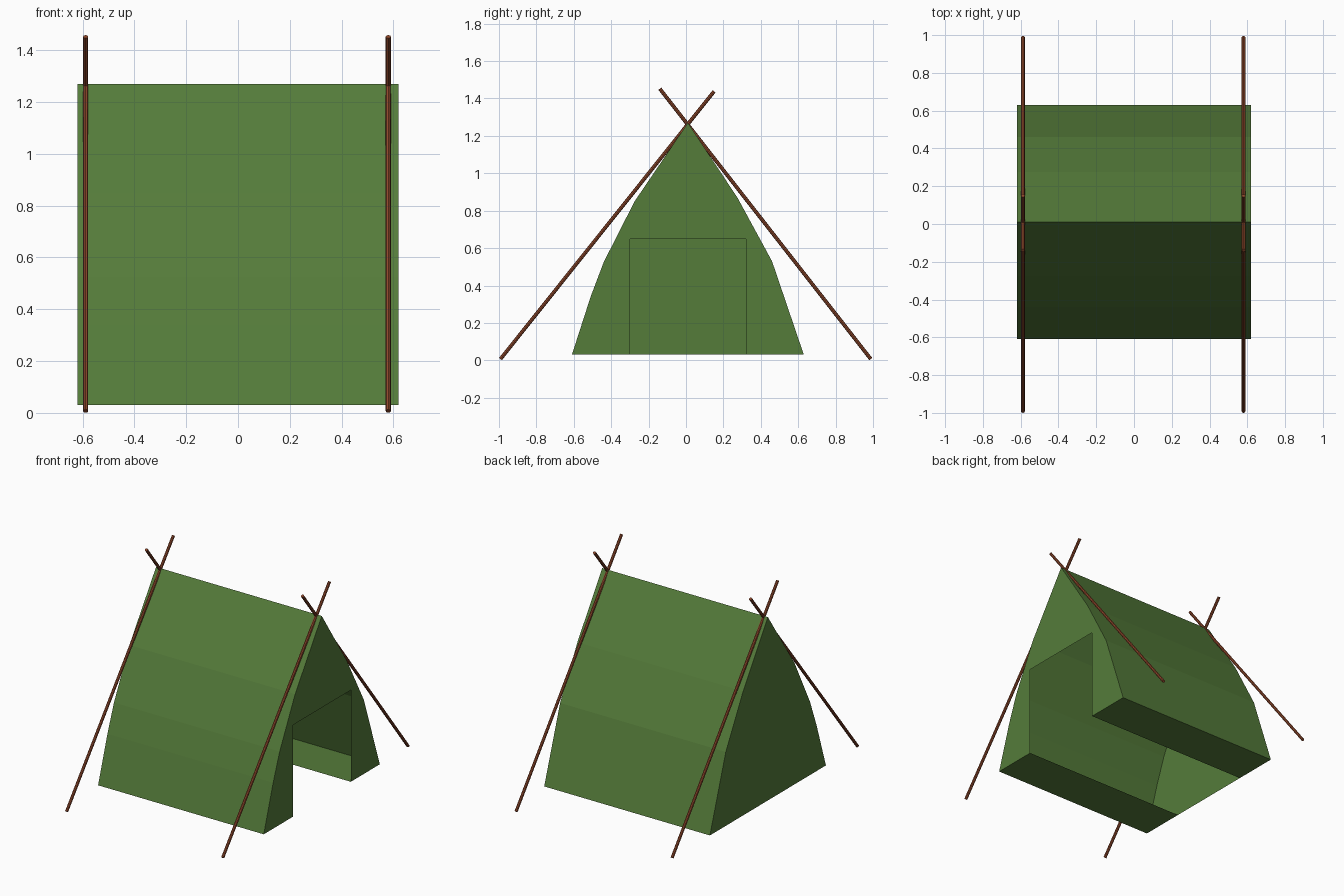
import bpy, bmesh
from mathutils import Vector

cube = bpy.data.objects.get("Cube")
if cube:
    bpy.data.objects.remove(cube)


def material(name, color):
    m = bpy.data.materials.new(name)
    m.use_nodes = True
    m.diffuse_color = (*color, 1)
    m.node_tree.nodes["Principled BSDF"].inputs["Base Color"].default_value = (*color, 1)
    return m


def add_object(name, bm, mat):
    mesh = bpy.data.meshes.new(name)
    bm.to_mesh(mesh)
    bm.free()
    mesh.materials.append(mat)
    obj = bpy.data.objects.new(name, mesh)
    bpy.context.collection.objects.link(obj)
    return obj


canvas = material("green canvas", (0.09, 0.2, 0.042))
wood = material("brown wood", (0.28, 0.066, 0.025))

# Canvas shell: (y, z) cross-section from one doorway foot, over the ridge, to the other
HALF = 0.62
profile = [(-0.30, 0.03), (-0.61, 0.03), (-0.51, 0.34), (-0.44, 0.525),
           (-0.275, 0.85), (0.01, 1.27),
           (0.275, 0.87), (0.46, 0.53), (0.63, 0.03), (0.32, 0.03)]
door_top = [(0.32, 0.65), (-0.30, 0.65)]

bm = bmesh.new()
closed_end = [bm.verts.new((-HALF, y, z)) for y, z in profile]
open_end = [bm.verts.new((HALF, y, z)) for y, z in profile]
lintel = [bm.verts.new((HALF, y, z)) for y, z in door_top]

# Sloping sides and the two floor strips
for i in range(len(profile) - 1):
    bm.faces.new((closed_end[i], closed_end[i + 1], open_end[i + 1], open_end[i]))
# Closed gable and gable with the square doorway
bm.faces.new(closed_end[::-1])
bm.faces.new(open_end + lintel)
bmesh.ops.recalc_face_normals(bm, faces=bm.faces)
add_object("tent_canvas", bm, canvas)


# Crossed poles at both ends
def pole(name, x, foot, tip, radius=0.01):
    a, b = Vector((x, *foot)), Vector((x, *tip))
    bm = bmesh.new()
    bmesh.ops.create_cone(bm, cap_ends=True, segments=8, radius1=radius,
                          radius2=radius, depth=(b - a).length)
    obj = add_object(name, bm, wood)
    obj.location = (a + b) / 2
    obj.rotation_euler = (b - a).to_track_quat("Z", "Y").to_euler()


for end, x in (("right", -0.588), ("left", 0.58)):
    pole(end + "_front_pole", x, (-0.992, 0.007), (0.15, 1.438))
    pole(end + "_back_pole", x, (0.988, 0.007), (-0.14, 1.452))
